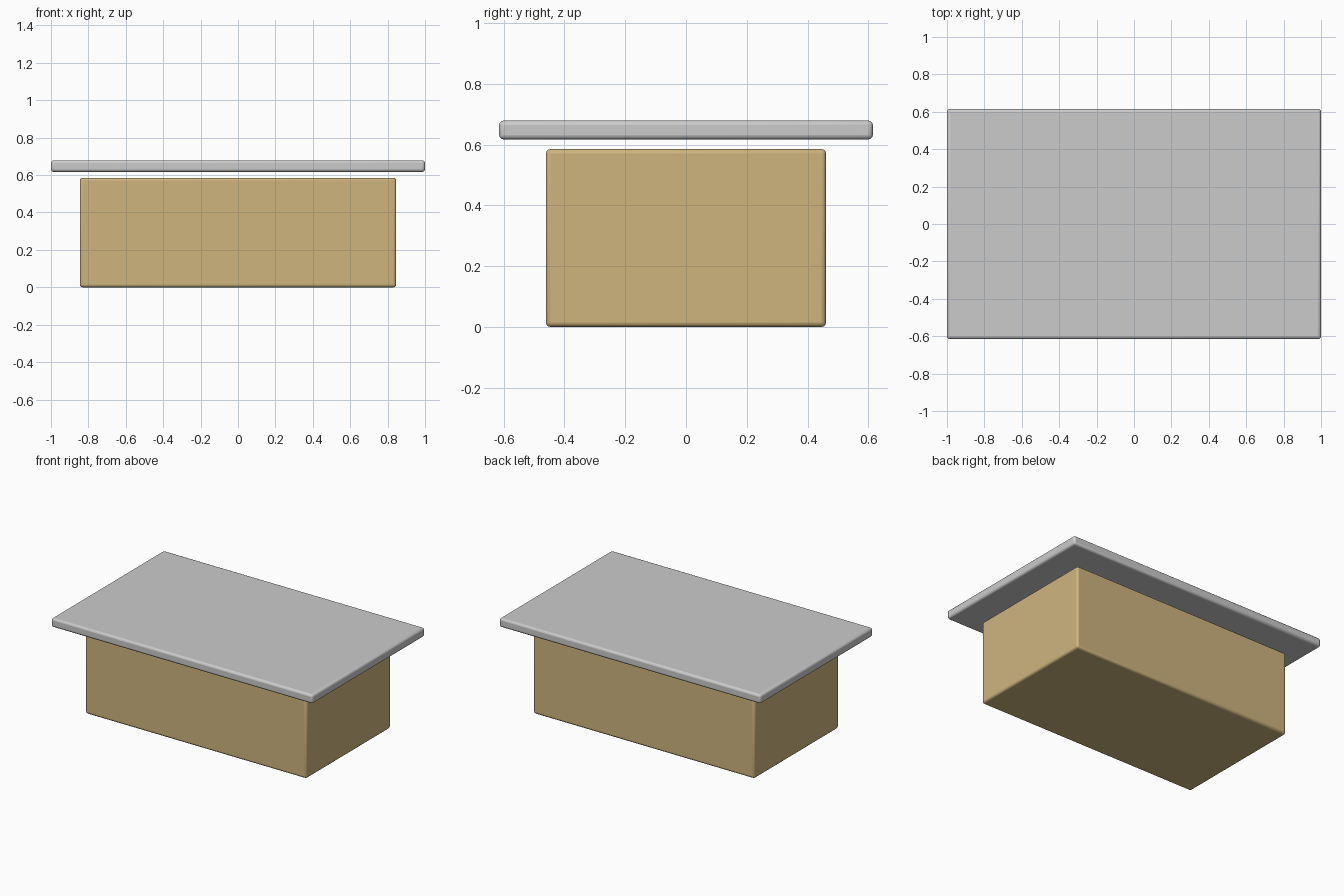
import bpy
import math

if "Cube" in bpy.data.objects:
    bpy.data.objects.remove(bpy.data.objects["Cube"])


def rounded_box(name, size, z_min, radius, color=None):
    """Box centred on x/y, resting at z_min, with small rounded edges."""
    bpy.ops.mesh.primitive_cube_add(size=1, location=(0, 0, z_min + size[2] / 2))
    ob = bpy.context.object
    ob.name = name
    ob.scale = size
    bpy.ops.object.transform_apply(location=False, rotation=False, scale=True)
    bevel = ob.modifiers.new("rounded_edges", 'BEVEL')
    bevel.width = radius
    bevel.segments = 3
    bpy.ops.object.shade_smooth_by_angle(angle=math.radians(40))
    if color:
        mat = bpy.data.materials.new(name + "_color")
        mat.diffuse_color = color
        mat.use_nodes = True
        mat.node_tree.nodes["Principled BSDF"].inputs["Base Color"].default_value = mat.diffuse_color
        ob.data.materials.append(mat)
    return ob


# Tan box body
rounded_box("body", (1.692, 0.922, 0.585), 0.0, 0.015, (0.62, 0.46, 0.21, 1))

# Grey overhanging slab, floating just above the body
rounded_box("top_slab", (2.0, 1.23, 0.062), 0.617, 0.015)
